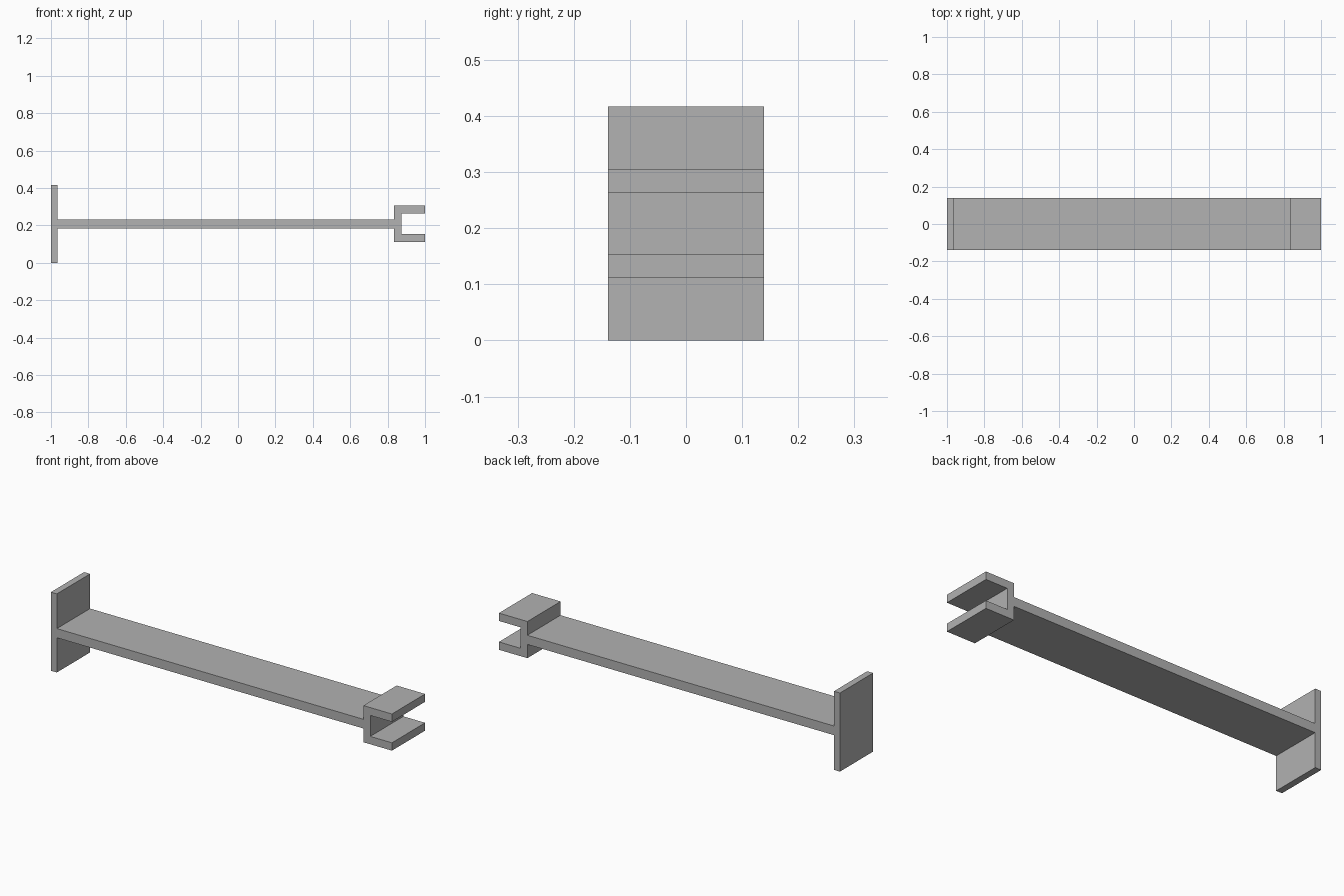
import bpy
import bmesh

cube = bpy.data.objects.get("Cube")
if cube:
    bpy.data.objects.remove(cube, do_unlink=True)

DEPTH = 0.278    # width of every part along y
MID = 0.2083     # height of the bar's centre line

# Single grey material
grey = bpy.data.materials.new("plain_grey")
grey.use_nodes = True
colour = (0.445, 0.445, 0.445, 1)
grey.diffuse_color = colour
grey.node_tree.nodes["Principled BSDF"].inputs["Base Color"].default_value = colour


def extrude_profile(name, points):
    """Extrude an (x, height from centre line) outline along y."""
    bm = bmesh.new()
    face = bm.faces.new([bm.verts.new((x, -DEPTH / 2, MID + z)) for x, z in points])
    result = bmesh.ops.extrude_face_region(bm, geom=[face])
    moved = [v for v in result["geom"] if isinstance(v, bmesh.types.BMVert)]
    bmesh.ops.translate(bm, verts=moved, vec=(0, DEPTH, 0))
    bmesh.ops.recalc_face_normals(bm, faces=bm.faces)
    mesh = bpy.data.meshes.new(name)
    bm.to_mesh(mesh)
    bm.free()
    mesh.materials.append(grey)
    obj = bpy.data.objects.new(name, mesh)
    bpy.context.collection.objects.link(obj)
    return obj


# One continuous section: end plate, bar and open clip; lower half mirrors the upper
plate, bar, clip, slot = MID, 0.0243, 0.0972, 0.0556
clip_back, slot_back = 0.833, 0.873
upper = [(-1, plate), (-0.965, plate), (-0.965, bar), (clip_back, bar),
         (clip_back, clip), (1, clip), (1, slot), (slot_back, slot)]
lower = [(x, -z) for x, z in reversed(upper)]
extrude_profile("bar_with_end_plate_and_clip", upper + lower)
